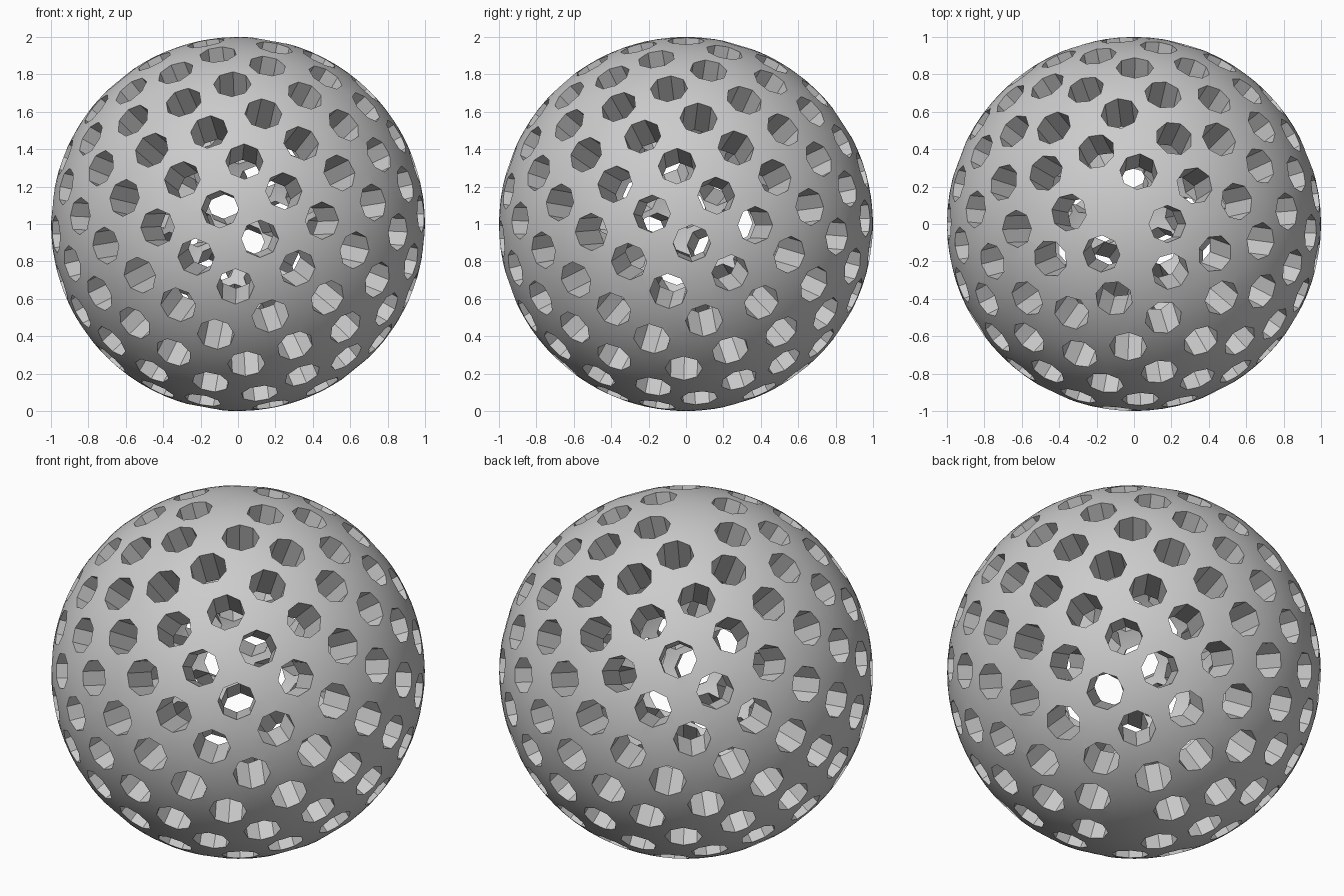
import bpy, bmesh, math
from mathutils import Matrix, Vector

HOLES = 162
HOLE_RADIUS = 0.1
INNER_RADIUS = 0.75
OFFSET = 1.33          # keeps the spiral off the poles

cube = bpy.data.objects.get("Cube")
if cube:
    bpy.data.objects.remove(cube, do_unlink=True)


def new_object(name, bm):
    mesh = bpy.data.meshes.new(name)
    bm.to_mesh(mesh)
    bm.free()
    obj = bpy.data.objects.new(name, mesh)
    bpy.context.collection.objects.link(obj)
    return obj


def spiral_direction(i):
    """Point i of a golden-ratio spiral spread evenly over the sphere."""
    z = 1 - 2 * (i + OFFSET) / (HOLES - 1 + 2 * OFFSET)
    angle = 4 * math.pi * i / (1 + math.sqrt(5))
    r = math.sqrt(1 - z * z)
    return Vector((r * math.cos(angle), r * math.sin(angle), z))


# Material
grey = bpy.data.materials.new("grey")
grey.use_nodes = True
color = (0.6, 0.6, 0.6, 1)
grey.diffuse_color = color
grey.node_tree.nodes["Principled BSDF"].inputs["Base Color"].default_value = color

# Hollow ball: outer skin and reversed inner skin
bm = bmesh.new()
inner = bmesh.ops.create_icosphere(bm, subdivisions=5, radius=INNER_RADIUS)
bmesh.ops.reverse_faces(bm, faces=bm.faces[:])
bmesh.ops.create_icosphere(bm, subdivisions=5, radius=1)
ball = new_object("perforated_ball", bm)
ball.data.materials.append(grey)

# Radial eight-sided cutters
bm = bmesh.new()
near, far = INNER_RADIUS - 0.03, 1.1
for i in range(HOLES):
    d = spiral_direction(i)
    turn = d.to_track_quat('Z', 'Y').to_matrix().to_4x4()
    bmesh.ops.create_cone(bm, cap_ends=True, segments=8,
                          radius1=HOLE_RADIUS, radius2=HOLE_RADIUS, depth=far - near,
                          matrix=Matrix.Translation(d * (near + far) / 2) @ turn)
cutter = new_object("hole_cutter", bm)
cutter.data.materials.append(grey)
cutter.hide_render = True

# Drill the holes
cut = ball.modifiers.new("holes", 'BOOLEAN')
cut.operation = 'DIFFERENCE'
cut.solver = 'EXACT'
cut.use_self = True
cut.object = cutter
bpy.ops.object.select_all(action='DESELECT')
ball.select_set(True)
bpy.context.view_layer.objects.active = ball
bpy.ops.object.modifier_apply(modifier=cut.name)
bpy.data.objects.remove(cutter, do_unlink=True)

# Round skin, crisp hole walls
bpy.ops.object.shade_smooth_by_angle(angle=math.radians(30))
ball.location.z = 1
